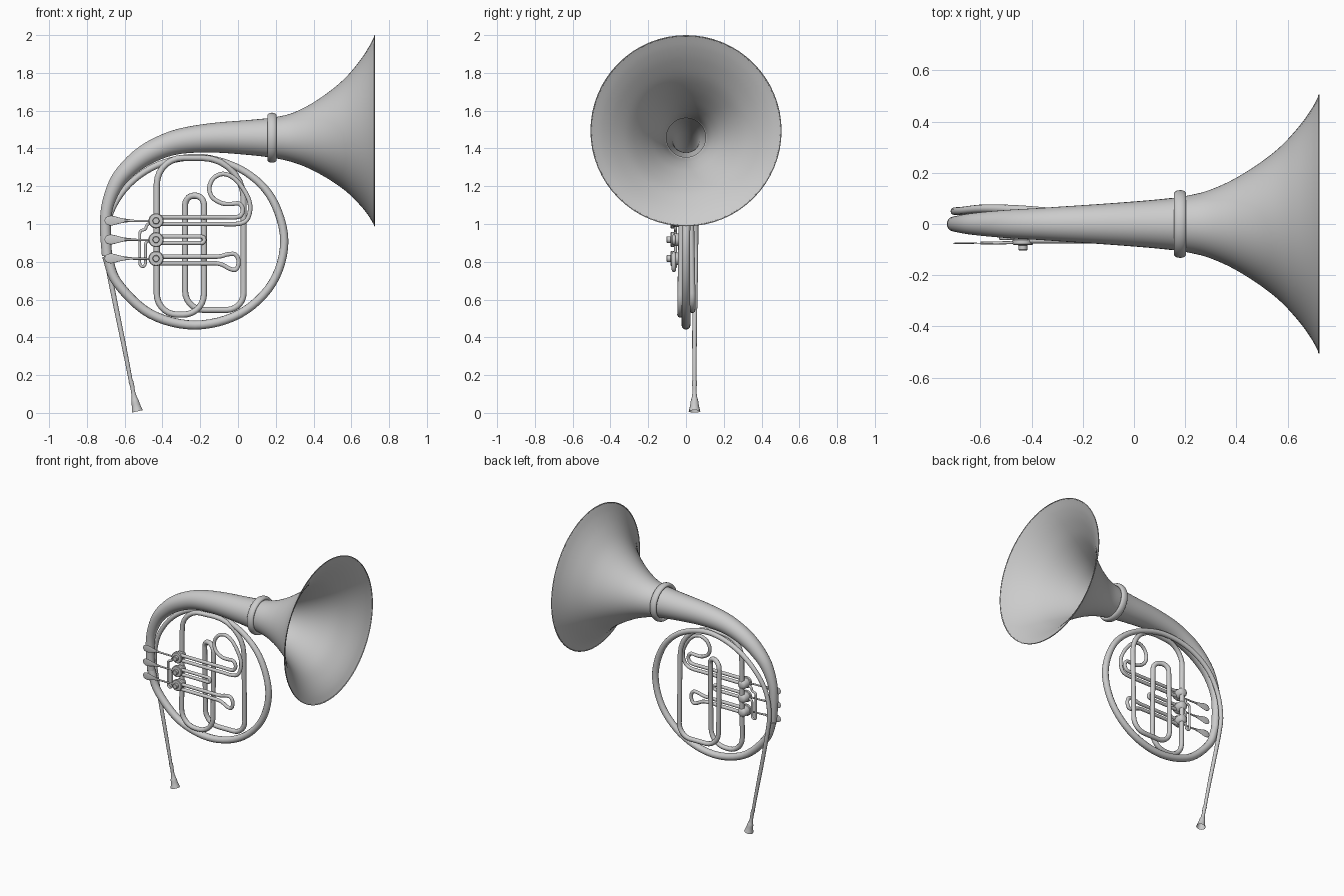
import bpy, bmesh
from math import sin, cos, pi, radians
from mathutils import Vector

if "Cube" in bpy.data.objects:
    bpy.data.objects.remove(bpy.data.objects["Cube"])


def finish(ob):
    bpy.ops.object.select_all(action='DESELECT')
    ob.select_set(True)
    bpy.context.view_layer.objects.active = ob
    if ob.type == 'CURVE':
        bpy.ops.object.convert(target='MESH')
        ob = bpy.context.view_layer.objects.active
    bpy.ops.object.shade_smooth_by_angle(angle=radians(40))
    return ob


def sweep(name, pts, radii, closed=False, res=4, caps=False):
    """Round tube through pts with a radius at each point."""
    cu = bpy.data.curves.new(name, 'CURVE')
    cu.dimensions = '3D'
    cu.bevel_depth = 1
    cu.bevel_resolution = res
    cu.use_fill_caps = caps
    sp = cu.splines.new('POLY')
    sp.points.add(len(pts) - 1)
    for p, co, r in zip(sp.points, pts, radii):
        p.co = (*co, 1)
        p.radius = r
    sp.use_cyclic_u = closed
    ob = bpy.data.objects.new(name, cu)
    bpy.context.collection.objects.link(ob)
    return finish(ob)


def spline(rows, n=6):
    """Catmull-Rom through rows of (x, y, z, r)."""
    q = [Vector(r) for r in rows]
    q = [2 * q[0] - q[1]] + q + [2 * q[-1] - q[-2]]
    out = []
    for a, b, c, d in zip(q, q[1:], q[2:], q[3:]):
        for i in range(n):
            t = i / n
            out.append(.5 * (2 * b + (c - a) * t + (2 * a - 5 * b + 4 * c - d) * t * t
                             + (3 * b - a - 3 * c + d) * t ** 3))
    out.append(q[-2])
    return [v.xyz for v in out], [v.w for v in out]


def fillet(rows, closed=False, n=7):
    """Polyline rows (x, y, z, corner radius) with rounded corners."""
    out, m = [], len(rows)
    for i, row in enumerate(rows):
        p = Vector(row[:3])
        if not closed and i in (0, m - 1):
            out.append(p)
            continue
        u = Vector(rows[i - 1][:3]) - p
        v = Vector(rows[(i + 1) % m][:3]) - p
        du, dv = min(row[3], u.length * .49), min(row[3], v.length * .49)
        a, d = p + u.normalized() * du, p + v.normalized() * dv
        b, c = a.lerp(p, .55), d.lerp(p, .55)
        for k in range(n + 1):
            t = k / n
            s = 1 - t
            out.append(a * s ** 3 + b * 3 * s * s * t + c * 3 * s * t * t + d * t ** 3)
    return out


def pipe(name, rows, r, closed=False):
    pts = fillet(rows, closed)
    return sweep(name, pts, [r] * len(pts), closed, 3, not closed)


def loft(name, centres, radii, axis, n=28, caps=True):
    """Parallel circles facing the x or y axis, joined by faces."""
    bm = bmesh.new()
    side = Vector((1, 0, 0)) if axis == 'y' else Vector((0, 1, 0))
    up = Vector((0, 0, 1))
    rings = [[bm.verts.new(Vector(c) + r * (side * cos(2 * pi * k / n) + up * sin(2 * pi * k / n)))
              for k in range(n)] for c, r in zip(centres, radii)]
    for a, b in zip(rings, rings[1:]):
        for k in range(n):
            bm.faces.new((a[k], a[(k + 1) % n], b[(k + 1) % n], b[k]))
    if caps:
        bm.faces.new(rings[0])
        bm.faces.new(rings[-1])
    bmesh.ops.recalc_face_normals(bm, faces=bm.faces)
    me = bpy.data.meshes.new(name)
    bm.to_mesh(me)
    bm.free()
    ob = bpy.data.objects.new(name, me)
    bpy.context.collection.objects.link(ob)
    return finish(ob)


def ring(name, loc, major, minor, stretch=1):
    bpy.ops.mesh.primitive_torus_add(location=loc, rotation=(0, pi / 2, 0), major_radius=major,
                                     minor_radius=minor, major_segments=64, minor_segments=14)
    ob = bpy.context.object
    ob.name = name
    ob.scale.z = stretch
    finish(ob)


# Leadpipe, running up behind the body and round the big loop
def loop_point(deg, y, r):
    a = radians(deg)
    return (-.228 + .473 * cos(a), y, .909 + .444 * sin(a), r)


lead = [(-.562, .045, .14, .010), (-.605, .045, .36, .012), (-.65, .047, .58, .013), (-.688, .05, .78, .014)]
lead += [loop_point(d, y, r) for d, y, r in (
    (180, .05, .015), (160, .052, .015), (140, .06, .016), (120, .057, .017), (100, .045, .017),
    (80, .03, .018), (55, .015, .019), (30, .005, .021), (0, 0, .022), (-30, 0, .022), (-60, 0, .023),
    (-90, 0, .024), (-120, 0, .025), (-150, 0, .026), (-170, 0, .027))]
sweep("leadpipe_and_main_loop", *spline(lead), res=4)

# Bell tail: loop widening up to the collar
tail = [loop_point(-170, 0, .027), (-.702, 0, .98, .029), (-.69, 0, 1.1, .032), (-.64, 0, 1.222, .041),
        (-.565, 0, 1.308, .049), (-.48, 0, 1.371, .056), (-.375, 0, 1.419, .062), (-.27, 0, 1.444, .069),
        (-.12, 0, 1.457, .079), (.05, 0, 1.458, .092), (.18, 0, 1.457, .105)]
sweep("bell_tail", *spline(tail), res=14)

# Bell flare, with upright rings so the mouth stays vertical
flare = [(.18, 0, 1.457, .105), (.275, 0, 1.457, .126), (.36, 0, 1.461, .160), (.434, 0, 1.465, .201),
         (.51, 0, 1.470, .252), (.58, 0, 1.476, .310), (.645, 0, 1.483, .382), (.69, 0, 1.489, .444),
         (.724, 0, 1.493, .505)]
loft("bell_flare", *spline(flare), axis='x', n=64, caps=False)
ring("bell_rim", (.722, 0, 1.494), .503, .003)
ring("bell_collar", (.18, 0, 1.457), .118, .0145, 1.7)

# Mouthpiece
mouth = [(-.568, .045, .17, .013), (-.561, .045, .145, .012), (-.556, .045, .115, .011),
         (-.550, .045, .085, .014), (-.545, .045, .062, .020), (-.539, .045, .035, .024),
         (-.533, .045, .008, .031)]
sweep("mouthpiece", *spline(mouth), res=5)

# Inner folded tubing, one closed run
pipe("inner_tubing", [(-.43, -.02, 1.35, .14), (.03, .02, 1.35, .22), (.03, .035, .545, .09),
                      (-.28, .03, .545, .1), (-.28, .02, 1.15, .05), (-.18, -.02, 1.15, .05),
                      (-.18, -.03, .52, .11), (-.43, -.03, .52, .11)], .0165, True)

# Valves, levers and paddles
paddle = [(-.706, 0, 0, .004), (-.697, 0, 0, .019), (-.675, 0, 0, .026), (-.65, 0, 0, .022),
          (-.62, 0, 0, .014), (-.58, 0, 0, .008), (-.55, 0, 0, .005)]
valve = [(.01, -.004), (.024, -.008), (.032, -.018), (.034, -.06), (.04, -.063), (.04, -.078),
         (.036, -.082), (.018, -.083), (.018, -.1), (.015, -.103)]
for i, z in enumerate((1.017, .917, .817)):
    loft(f"valve_{i + 1}", [(-.434, y, z) for r, y in valve], [r for r, y in valve], 'y')
    ob = sweep(f"paddle_{i + 1}", *spline(paddle), res=4, caps=True)
    ob.location = (0, -.075, z + .001)
    ob.scale = (1, .14, 1)
    pipe(f"lever_rod_{i + 1}", [(-.6, -.075, z, 0), (-.44, -.072, z - .002, 0)], .006)

# Lever bracket
pipe("lever_bracket", [(-.45, -.055, 1.005, 0), (-.485, -.055, 1.0, .02), (-.488, -.055, .968, .02),
                       (-.52, -.055, .968, .02), (-.52, -.055, .775, .02), (-.49, -.055, .775, .02),
                       (-.49, -.055, .91, .02), (-.45, -.055, .91, 0)], .008)

# Valve slides
sy = -.064
curl = [(-.42, sy, 1.036, .012), (-.1, sy, 1.036, .012), (-.01, sy, 1.036, .012), (.018, sy, 1.05, .012),
        (.025, sy, 1.08, .012), (.005, sy, 1.108, .012), (-.04, sy, 1.106, .012), (-.085, sy, 1.11, .012),
        (-.135, -.06, 1.14, .012), (-.152, -.055, 1.19, .012), (-.13, -.05, 1.242, .012),
        (-.08, -.045, 1.265, .012), (-.025, -.045, 1.245, .012), (.025, -.05, 1.19, .012),
        (.06, -.055, 1.12, .012), (.062, -.06, 1.06, .012), (.04, sy, 1.015, .012),
        (-.01, sy, 1.0, .012), (-.1, sy, 1.0, .012), (-.42, sy, 1.0, .012)]
sweep("top_slide", *spline(curl), res=3)
pipe("middle_slide", [(-.42, sy, .933, 0), (-.178, sy, .933, .017), (-.178, sy, .899, .017),
                      (-.42, sy, .899, 0)], .011)
pipe("bottom_slide", [(-.42, sy, .827, 0), (-.09, sy, .827, .03), (-.055, sy, .842, .03),
                      (.003, sy, .842, .044), (.003, sy, .757, .044), (-.04, sy, .757, .03),
                      (-.09, sy, .792, .03), (-.42, sy, .792, 0)], .012)
